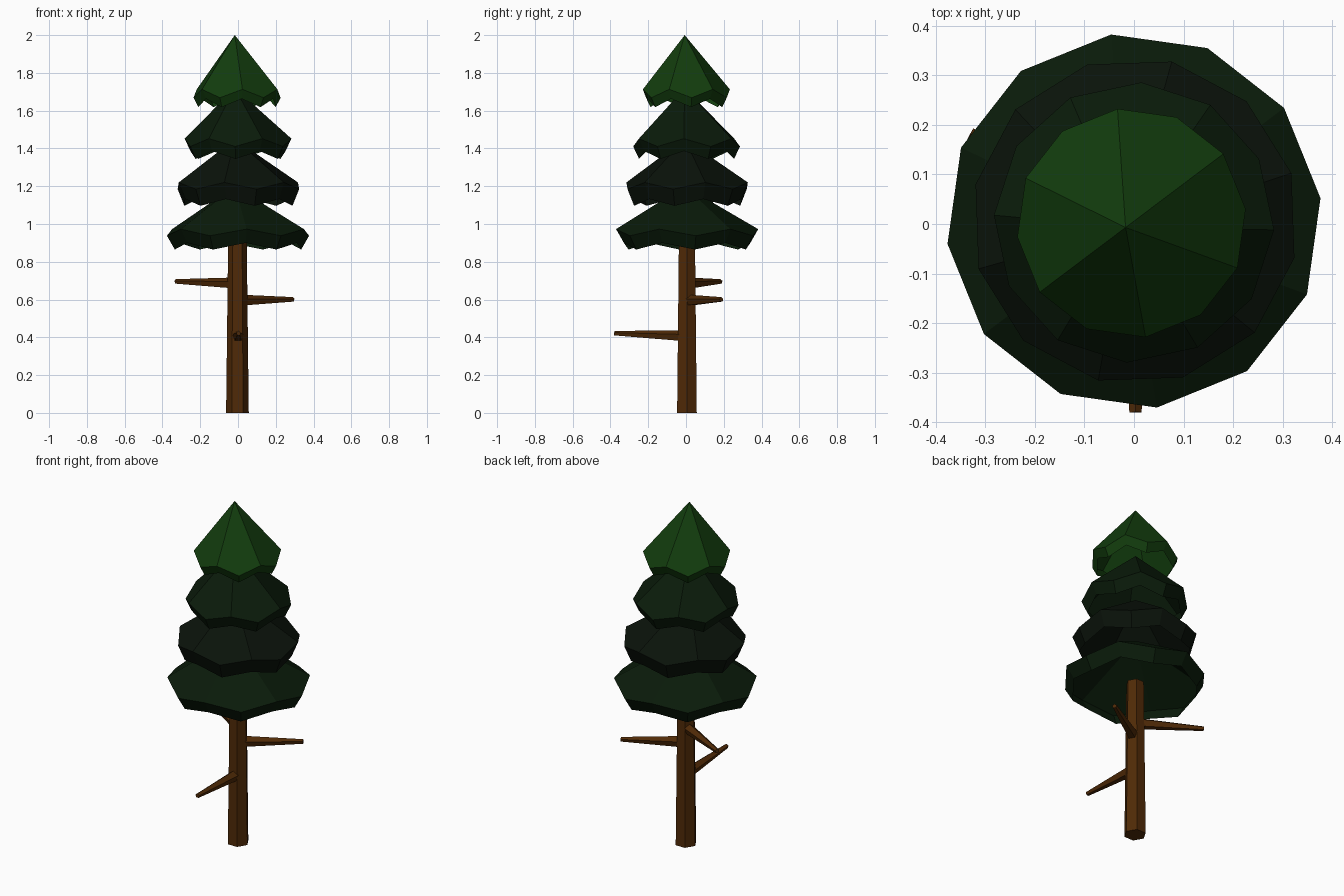
import bpy, bmesh
from math import radians, cos, sin
from mathutils import Vector

if "Cube" in bpy.data.objects:
    bpy.data.objects.remove(bpy.data.objects["Cube"])


def material(name, rgb):
    m = bpy.data.materials.new(name)
    m.diffuse_color = (*rgb, 1)
    m.use_nodes = True
    m.node_tree.nodes["Principled BSDF"].inputs["Base Color"].default_value = m.diffuse_color
    return m


def finish(bm, name, mat):
    me = bpy.data.meshes.new(name)
    bm.to_mesh(me)
    bm.free()
    me.materials.append(mat)
    ob = bpy.data.objects.new(name, me)
    bpy.context.collection.objects.link(ob)
    return ob


def taper(name, a, b, r1, r2, sides, mat):
    """Tapered faceted stick running from a to b."""
    a, b = Vector(a), Vector(b)
    bm = bmesh.new()
    bmesh.ops.create_cone(bm, cap_ends=True, segments=sides, radius1=r1,
                          radius2=r2, depth=(b - a).length)
    ob = finish(bm, name, mat)
    ob.location = (a + b) / 2
    ob.rotation_mode = 'QUATERNION'
    ob.rotation_quaternion = (b - a).to_track_quat('Z', 'Y')
    return ob


def tier(name, apex, radius, corner_z, drop, angle, centre, mat):
    """Open-bottomed skirt: six kite-shaped slopes and a tucked-in rim band."""
    cx, cy = centre
    mid_z = apex - (apex - corner_z) / cos(radians(30))
    bm = bmesh.new()
    top = bm.verts.new((-0.017, -0.007, apex))
    outer, inner = [], []
    for i in range(12):
        t = radians(angle + 30 * i)
        z = mid_z if i % 2 else corner_z
        r = radius * 0.89
        outer.append(bm.verts.new((cx + radius * cos(t), cy + radius * sin(t), z)))
        inner.append(bm.verts.new((cx + r * cos(t), cy + r * sin(t), z - drop)))
    for i in range(12):
        j = (i + 1) % 12
        bm.faces.new((outer[i], inner[i], inner[j], outer[j]))
    for i in range(0, 12, 2):
        bm.faces.new((top, outer[i], outer[i + 1], outer[(i + 2) % 12]))
    return finish(bm, name, mat)


bark = material("bark", (0.08, 0.023, 0.002))
light = material("light_needles", (0.006, 0.045, 0.004))
mid = material("mid_needles", (0.003, 0.011, 0.003))
dark = material("dark_needles", (0.003, 0.0062, 0.003))

# Trunk: hexagonal, corners on the x axis
trunk = taper("trunk", (-0.003, 0.005, 0), (-0.003, 0.005, 0.93), 0.06, 0.049, 6, bark)
trunk.rotation_mode = 'XYZ'
trunk.rotation_euler = (0, 0, radians(90))

# Bare branches
taper("left_branch", (-0.01, 0.01, 0.685), (-0.33, 0.182, 0.695), 0.032, 0.013, 5, bark)
taper("right_branch", (0.01, 0.01, 0.594), (0.292, 0.187, 0.60), 0.032, 0.013, 5, bark)
taper("front_branch", (0, 0, 0.405), (0.003, -0.38, 0.421), 0.032, 0.013, 5, bark)

# Foliage tiers, bottom to top
tier("bottom_foliage", 1.20, 0.379, 0.973, 0.073, 37, (0, 0.006), mid)
tier("lower_foliage", 1.45, 0.33, 1.22, 0.088, 17, (0.002, 0.006), dark)
tier("upper_foliage", 1.72, 0.283, 1.452, 0.066, 57, (0, 0.003), mid)
tier("top_foliage", 2.0, 0.232, 1.713, 0.05, 37, (-0.005, 0.002), light)
